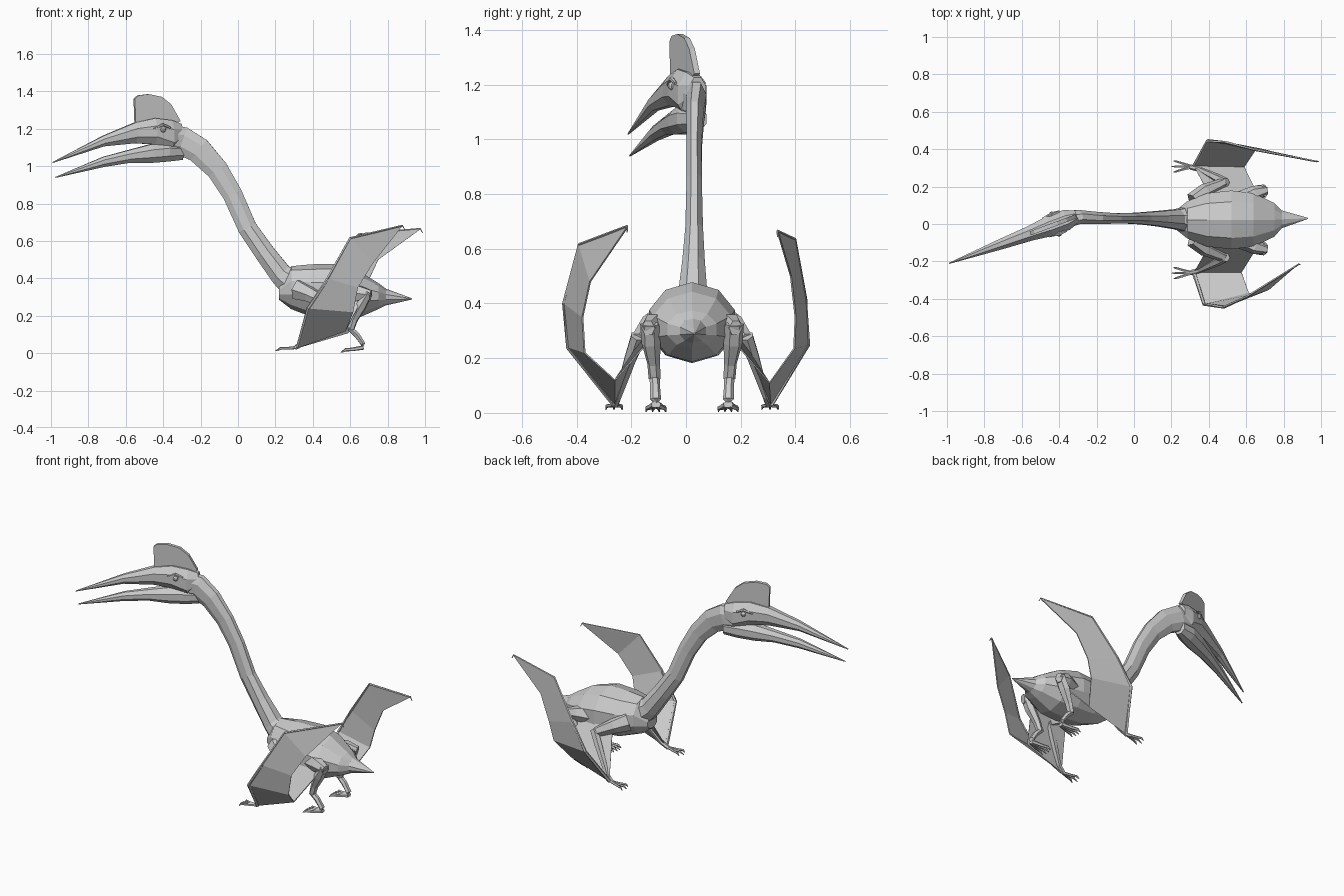
import bpy, bmesh
from math import sin, cos, pi
from mathutils import Vector

MID = 0.022  # y of the body's mirror plane


def finish(name, bm):
    bmesh.ops.recalc_face_normals(bm, faces=bm.faces)
    me = bpy.data.meshes.new(name)
    bm.to_mesh(me)
    bm.free()
    ob = bpy.data.objects.new(name, me)
    bpy.context.collection.objects.link(ob)
    return ob


def loft(name, secs, n=6, axis=None, turn=0.0):
    """Skin n-sided rings; each section is (x, y, z, half width, half height)."""
    bm = bmesh.new()
    pts = [Vector(s[:3]) for s in secs]
    rings = []
    for i, s in enumerate(secs):
        t = Vector(axis) if axis else pts[min(i + 1, len(pts) - 1)] - pts[max(i - 1, 0)]
        t.normalize()
        side = t.cross(Vector((0, 0, 1)))
        if side.length < 0.05:
            side = Vector((0, 1, 0))
        side.normalize()
        up = side.cross(t)
        rings.append([bm.verts.new(pts[i] + side * s[3] * cos(turn + 2 * pi * k / n)
                                   + up * s[4] * sin(turn + 2 * pi * k / n)) for k in range(n)])
    for a, b in zip(rings, rings[1:]):
        for k in range(n):
            bm.faces.new((a[k], a[(k + 1) % n], b[(k + 1) % n], b[k]))
    bm.faces.new(rings[0])
    bm.faces.new(rings[-1])
    return finish(name, bm)


# Body with pointed tail
loft("body", [(0.22, MID, 0.325, 0.05, 0.04), (0.285, MID, 0.35, 0.105, 0.115),
              (0.39, MID, 0.335, 0.15, 0.14), (0.52, MID, 0.33, 0.165, 0.148),
              (0.64, MID, 0.315, 0.15, 0.128), (0.75, MID, 0.305, 0.095, 0.07),
              (0.79, 0.025, 0.3, 0.05, 0.045), (0.93, 0.03, 0.29, 0.003, 0.003)],
     10, (1, 0, 0), pi / 10)

# Long curved neck
loft("neck", [(0.33, MID, 0.35, 0.085, 0.1), (0.23, 0.025, 0.42, 0.058, 0.065),
              (0.14, 0.028, 0.54, 0.045, 0.058), (0.05, 0.03, 0.67, 0.035, 0.055),
              (-0.03, 0.03, 0.85, 0.03, 0.057), (-0.11, 0.03, 0.98, 0.03, 0.063),
              (-0.21, 0.033, 1.085, 0.035, 0.075), (-0.3, 0.037, 1.135, 0.04, 0.082),
              (-0.37, 0.02, 1.145, 0.05, 0.08)], 8, None, pi / 8)

# Head, turned to one side
HEAD_DIR = (-0.938, -0.347, 0)


def on_head(x):
    return 0.37 * (x + 0.42)


def head_part(name, rows):
    """Rows are (x, top z, bottom z, half width) along the turned head line."""
    return loft(name, [(x, on_head(x), (a + b) / 2, w, (a - b) / 2) for x, a, b, w in rows],
                8, HEAD_DIR, pi / 8)


head_part("skull_and_upper_beak",
          [(-0.305, 1.23, 1.12, 0.035), (-0.36, 1.252, 1.07, 0.06), (-0.45, 1.262, 1.11, 0.06),
           (-0.55, 1.238, 1.118, 0.044), (-0.72, 1.165, 1.103, 0.03), (-0.99, 1.023, 1.017, 0.003)])
head_part("lower_beak",
          [(-0.3, 1.12, 1.03, 0.035), (-0.38, 1.13, 1.02, 0.055), (-0.47, 1.12, 1.013, 0.053),
           (-0.58, 1.09, 1.015, 0.04), (-0.72, 1.052, 0.993, 0.026), (-0.975, 0.943, 0.937, 0.003)])

# Thin head crest
bm = bmesh.new()
outline = [(-0.55, 1.22), (-0.555, 1.36), (-0.535, 1.378), (-0.48, 1.385), (-0.41, 1.37),
           (-0.36, 1.33), (-0.31, 1.24), (-0.4, 1.2)]
bm.faces.new([bm.verts.new((x, on_head(x), z)) for x, z in outline])
crest = finish("head_crest", bm)
mod = crest.modifiers.new("thickness", 'SOLIDIFY')
mod.thickness, mod.offset = 0.022, 0

# Eyes with a brow ridge above
for s in (-1, 1):
    c = Vector((-0.42, on_head(-0.42), 1.195)) + Vector((-0.347, 0.938, 0)) * 0.056 * s
    bpy.ops.mesh.primitive_uv_sphere_add(segments=8, ring_count=6, radius=0.015, location=c)
    bpy.context.object.name = "eye"
    loft("brow", [(c.x + 0.04, c.y + 0.015, 1.205, 0.006, 0.006), (c.x, c.y, 1.222, 0.01, 0.008),
                  (c.x - 0.05, c.y - 0.019 - 0.004 * s, 1.2, 0.004, 0.004)], 5)


# Wing membranes: body edge, ground edge, then the raised outer strip
def wing(name, lead, trail):
    bm = bmesh.new()
    a = [bm.verts.new(p) for p in lead]
    b = [bm.verts.new(p) for p in trail]
    for i in range(len(a) - 1):
        bm.faces.new((a[i], a[i + 1], b[i + 1], b[i]))
    ob = finish(name + "_membrane", bm)
    m = ob.modifiers.new("thickness", 'SOLIDIFY')
    m.thickness, m.offset = 0.006, 0
    rod = [(*p, 0.011 - 0.0015 * i, 0.011 - 0.0015 * i) for i, p in enumerate(lead[1:])]
    x, y, z = lead[-1]
    rod.append((x + 0.012, y, z - 0.022, 0.002, 0.002))
    loft(name + "_finger", rod, 5)


wing("near_wing",
     [(0.4, -0.12, 0.33), (0.32, -0.26, 0.03), (0.375, -0.43, 0.24), (0.48, -0.445, 0.4),
      (0.6, -0.39, 0.615), (0.88, -0.215, 0.682)],
     [(0.66, -0.12, 0.28), (0.575, -0.26, 0.12), (0.615, -0.37, 0.22), (0.64, -0.378, 0.35),
      (0.72, -0.35, 0.48), (0.87, -0.22, 0.67)])
wing("far_wing",
     [(0.4, 0.16, 0.33), (0.32, 0.31, 0.03), (0.395, 0.445, 0.25), (0.49, 0.437, 0.41),
      (0.645, 0.397, 0.635), (0.975, 0.335, 0.665)],
     [(0.66, 0.16, 0.28), (0.59, 0.305, 0.11), (0.65, 0.395, 0.235), (0.68, 0.4, 0.35),
      (0.75, 0.383, 0.5), (0.965, 0.337, 0.655)])


# Limbs, mirrored about the body plane
def limb(name, s, secs, n=6):
    loft(name, [(x, MID + s * y, z, w, h) for x, y, z, w, h in secs], n)


for s, side in ((-1, "near"), (1, "far")):
    limb(side + "_upper_arm", s, [(0.32, 0.1, 0.34, 0.05, 0.06), (0.38, 0.155, 0.315, 0.04, 0.045),
                                  (0.48, 0.2, 0.265, 0.025, 0.03)])
    limb(side + "_forearm", s, [(0.49, 0.2, 0.28, 0.025, 0.028), (0.44, 0.225, 0.2, 0.024, 0.026),
                                (0.35, 0.27, 0.06, 0.014, 0.014), (0.305, 0.282, 0.028, 0.014, 0.012)])
    for k in (-1, 0, 1):
        limb(side + "_hand_finger", s, [(0.315, 0.283, 0.03, 0.009, 0.009),
                                        (0.26, 0.285 + 0.016 * k, 0.026, 0.007, 0.007),
                                        (0.225, 0.285 + 0.027 * k, 0.025, 0.006, 0.007),
                                        (0.2 + 0.012 * abs(k), 0.285 + 0.03 * k, 0.012, 0.002, 0.002)], 5)
    # Thigh, shin and foot bones
    limb(side + "_thigh", s, [(0.56, 0.1, 0.31, 0.05, 0.06), (0.65, 0.145, 0.32, 0.04, 0.045),
                              (0.71, 0.16, 0.31, 0.025, 0.03)])
    limb(side + "_shin", s, [(0.7, 0.155, 0.325, 0.035, 0.02), (0.66, 0.15, 0.255, 0.035, 0.03),
                             (0.62, 0.14, 0.18, 0.024, 0.022), (0.603, 0.137, 0.125, 0.022, 0.018)])
    limb(side + "_ankle", s, [(0.595, 0.137, 0.135, 0.02, 0.015), (0.635, 0.135, 0.098, 0.018, 0.017),
                              (0.668, 0.133, 0.05, 0.02, 0.014), (0.66, 0.133, 0.022, 0.018, 0.01)])
    for k in (-1.5, -0.5, 0.5, 1.5):
        limb(side + "_toe", s, [(0.67, 0.132 + 0.006 * k, 0.03, 0.009, 0.012),
                                (0.61, 0.132 + 0.016 * k, 0.02, 0.009, 0.01),
                                (0.575, 0.132 + 0.022 * k, 0.018, 0.007, 0.009),
                                (0.545 + 0.008 * abs(k), 0.132 + 0.024 * k, 0.004, 0.002, 0.002)], 5)
